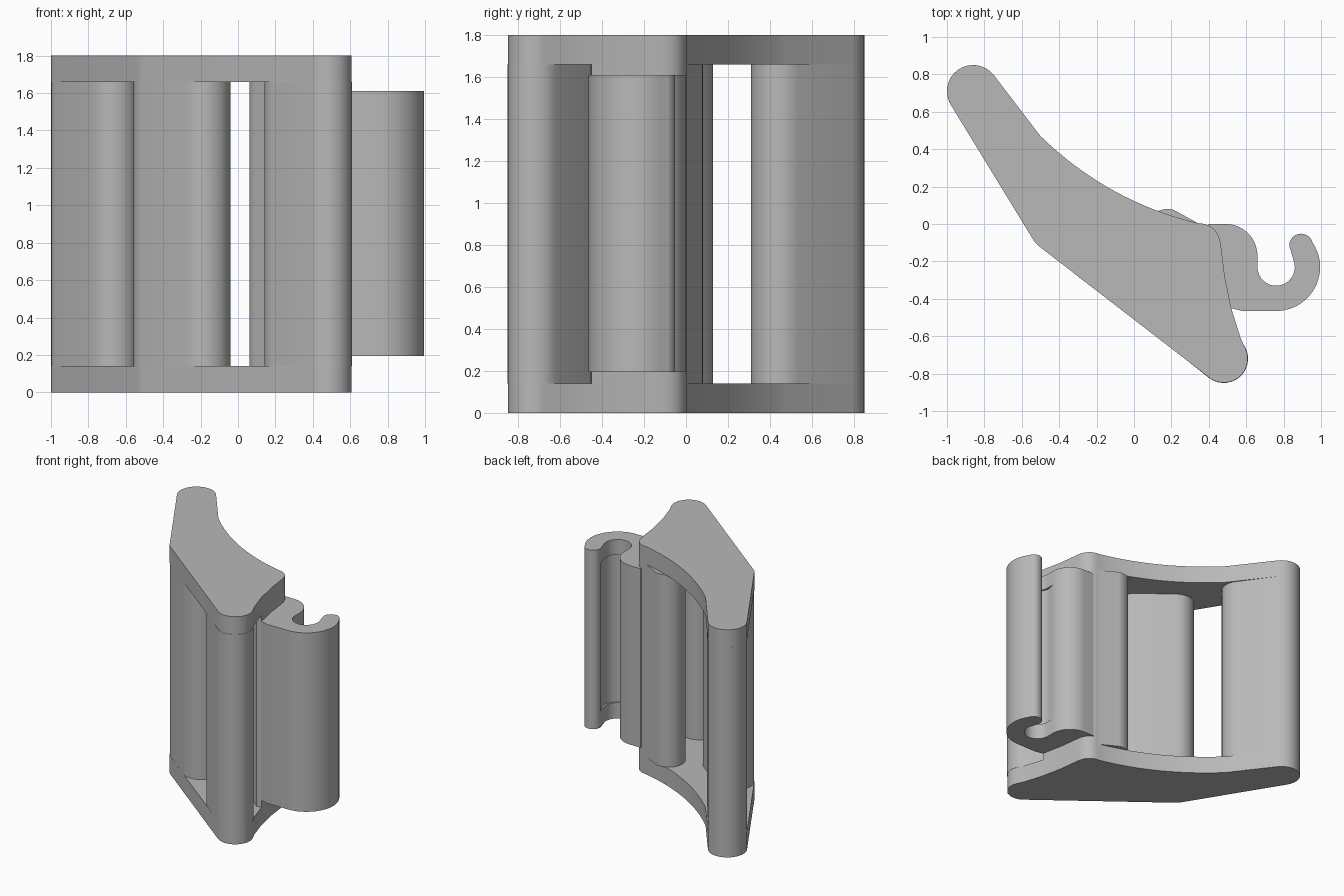
import bpy, bmesh
from math import sin, cos, radians, atan2, degrees

if "Cube" in bpy.data.objects:
    bpy.data.objects.remove(bpy.data.objects["Cube"], do_unlink=True)

# Single plastic colour
grey = bpy.data.materials.new("plastic_grey")
grey.use_nodes = True
colour = (0.48, 0.48, 0.48, 1)
grey.diffuse_color = colour
bsdf = next(n for n in grey.node_tree.nodes if n.type == "BSDF_PRINCIPLED")
bsdf.inputs["Base Color"].default_value = colour

HEIGHT, RIM = 1.8, 0.14


def arc(c, r, a, b, n=16):
    """Points on a circle from angle a to b in degrees."""
    angles = [radians(a + (b - a) * i / n) for i in range(n + 1)]
    return [(c[0] + r * cos(t), c[1] + r * sin(t)) for t in angles]


def bezier(p, q, s, n=16):
    """Quadratic curve from p to s pulled toward q."""
    return [tuple((1 - t) ** 2 * p[k] + 2 * t * (1 - t) * q[k] + t * t * s[k]
                  for k in (0, 1)) for t in [i / n for i in range(n + 1)]]


def capsule(a, b, r):
    """Rounded bar section between two centres."""
    d = degrees(atan2(b[1] - a[1], b[0] - a[0]))
    return arc(a, r, d + 90, d + 270) + arc(b, r, d - 90, d + 90)


def prism(name, pts, z0, z1):
    """Upright extrusion of a closed outline."""
    bm = bmesh.new()
    base = bm.faces.new([bm.verts.new((x, y, z0)) for x, y in pts])
    top = bmesh.ops.extrude_face_region(bm, geom=[base])["geom"]
    moved = [v for v in top if isinstance(v, bmesh.types.BMVert)]
    bmesh.ops.translate(bm, verts=moved, vec=(0, 0, z1 - z0))
    bmesh.ops.remove_doubles(bm, verts=bm.verts, dist=0.0005)
    bmesh.ops.recalc_face_normals(bm, faces=bm.faces)
    mesh = bpy.data.meshes.new(name)
    bm.to_mesh(mesh)
    bm.free()
    mesh.materials.append(grey)
    ob = bpy.data.objects.new(name, mesh)
    bpy.context.collection.objects.link(ob)
    bpy.ops.object.select_all(action="DESELECT")
    ob.select_set(True)
    bpy.context.view_layer.objects.active = ob
    bpy.ops.object.shade_smooth_by_angle(angle=radians(30))
    return ob


# Bar centres shared by the rims and the bars
back_end, knee, front_end = (-0.86, 0.71), (-0.42, -0.01), (0.48, -0.72)

# Side edge of the buckle, running from the front bar to the back face
side = [(0.52, -0.45), (0.485, -0.28)] + bezier((0.465, -0.12), (0.455, 0), (0.34, 0.005), 8)
back_curve = bezier((0.34, 0.005), (-0.14, 0.12), (-0.5, 0.47))

# Solid rims at bottom and top
outline = (arc(back_end, 0.14, 37, 211) + arc(knee, 0.14, 211, 232, 6)
           + arc(front_end, 0.128, 232, 380) + [(0.57, -0.61)] + side + back_curve)
prism("bottom_rim", outline, 0, RIM)
prism("top_rim", outline, HEIGHT - RIM, HEIGHT)

# Three rounded strap bars between the rims
bars = {
    "back_bar": (back_end, (-0.67, 0.45), 0.14),
    "middle_bar": (knee, (-0.18, -0.197), 0.139),
    "front_bar": ((0.27, -0.553), front_end, 0.13),
}
for name, (a, b, r) in bars.items():
    prism(name, capsule(a, b, r), RIM, HEIGHT - RIM)

# Wedge-shaped web that carries the hook
web = arc((0.18, -0.04), 0.12, 75, 220) + [(0.48, -0.455)] + side
prism("hook_web", web, RIM, HEIGHT - RIM)


def hook_section(throat):
    """Hook outline; throat is the inner radius."""
    c = (0.76, -0.23)
    return ([(0.38, -0.02), (0.4, 0)] + arc((0.49, -0.17), 0.17, 90, 0)
            + arc(c, throat, 180, 370) + arc((0.893, -0.115), 0.063, 180, 20)
            + bezier((0.955, -0.1), (0.995, -0.16), (0.995, -0.23), 6)
            + arc(c, 0.235, 0, -90) + [(0.58, -0.465), (0.52, -0.45), (0.44, -0.38)])


# Hook with narrower throats at both ends
for name, throat, z0, z1 in (("hook_lower_end", 0.1, 0.195, 0.32),
                             ("hook_middle", 0.115, 0.32, 1.49),
                             ("hook_upper_end", 0.1, 1.49, 1.61)):
    prism(name, hook_section(throat), z0, z1)
